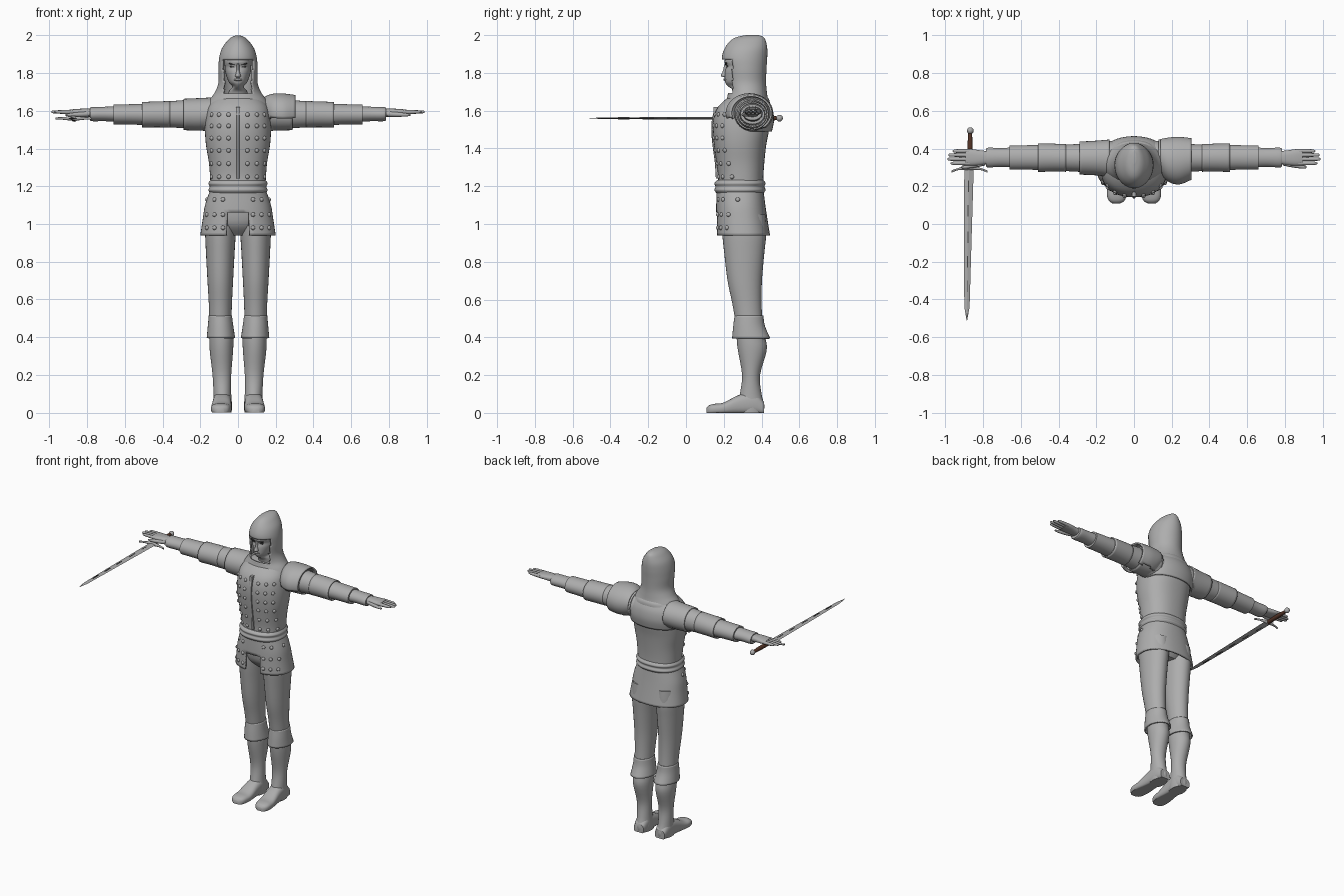
import bpy, bmesh, math
from mathutils import Vector, Matrix
from mathutils.bvhtree import BVHTree


def material(name, rgb):
    m = bpy.data.materials.new(name)
    m.diffuse_color = (*rgb, 1)
    return m


GREY = material("plain grey", (0.42, 0.42, 0.42))
BROWN = material("grip brown", (0.09, 0.035, 0.02))
DARK = material("dark grey", (0.06, 0.06, 0.06))


def finish(name, bm, mat=GREY, mirror=False, thick=0, angle=40):
    bmesh.ops.recalc_face_normals(bm, faces=bm.faces)
    me = bpy.data.meshes.new(name)
    bm.to_mesh(me)
    bm.free()
    me.materials.append(mat)
    me.shade_smooth()
    me.set_sharp_from_angle(angle=math.radians(angle))
    ob = bpy.data.objects.new(name, me)
    bpy.context.collection.objects.link(ob)
    if thick:
        s = ob.modifiers.new("thickness", 'SOLIDIFY')
        s.thickness, s.offset = thick, -1
    if mirror:
        ob.modifiers.new("mirror", 'MIRROR').use_clip = False
    return ob


def spline(a, b, c, d, t):
    return [0.5 * (2*q + (r - p)*t + (2*p - 5*q + 4*r - s)*t*t + (3*q - p - 3*r + s)*t**3)
            for p, q, r, s in zip(a, b, c, d)]


# Rings are (position on axis, low and high of the 1st cross axis, low and high of the 2nd)
def loft(name, axis, rings, segs=32, steps=4, power=2.0, cap=True, cut=None, **kw):
    n = len(rings)
    path = [spline(rings[max(i-1, 0)], rings[i], rings[i+1], rings[min(i+2, n-1)], k/steps)
            for i in range(n-1) for k in range(steps)] + [rings[-1]]
    bm, loops = bmesh.new(), []
    for t, a0, a1, b0, b1 in path:
        loop = []
        for k in range(segs):
            w = 2*math.pi*k/segs
            c, s = math.cos(w), math.sin(w)
            u = (a0+a1)/2 + (a1-a0)/2*math.copysign(abs(c)**(2/power), c)
            v = (b0+b1)/2 + (b1-b0)/2*math.copysign(abs(s)**(2/power), s)
            p = {'x': (t, u, v), 'y': (u, t, v), 'z': (u, v, t)}[axis]
            loop.append(bm.verts.new((p[0], p[1], max(p[2], 0))))
        loops.append(loop)
    for lo, hi in zip(loops, loops[1:]):
        for k in range(segs):
            j = (k+1) % segs
            bm.faces.new((lo[k], lo[j], hi[j], hi[k]))
    if cap:
        bm.faces.new(loops[0])
        bm.faces.new(loops[-1])
    if cut:
        gone = [f for f in bm.faces if cut(f.calc_center_median())]
        bmesh.ops.delete(bm, geom=gone, context='FACES')
    return finish(name, bm, **kw)


def sym(z, r, y0, y1):
    return (z, -r, r, y0, y1)


def box(name, loc, size, tilt=0, mat=GREY, mirror=False):
    bm = bmesh.new()
    m = Matrix.Translation(loc) @ Matrix.Rotation(tilt, 4, 'Y') @ Matrix.Diagonal((*size, 1))
    bmesh.ops.create_cube(bm, size=1, matrix=m)
    return finish(name, bm, mat, mirror)


# Torso, shoulder mantle, belt and split skirt
torso = loft("torso", 'z', [
    sym(1.17, .145, .165, .41), sym(1.25, .148, .17, .41), sym(1.33, .155, .16, .415),
    sym(1.42, .17, .148, .425), sym(1.50, .175, .142, .44), sym(1.57, .17, .148, .445),
    sym(1.62, .16, .17, .445), sym(1.66, .13, .21, .44), sym(1.68, .09, .24, .42)],
    segs=48, power=2.3)
loft("shoulder_mantle", 'z', [
    sym(1.49, .172, .25, .455), sym(1.55, .182, .25, .466), sym(1.61, .175, .24, .458),
    sym(1.655, .15, .23, .436), sym(1.68, .12, .23, .43)], segs=48, cap=False, thick=.01)
loft("belt", 'z', [
    sym(1.165, .148, .16, .412), sym(1.18, .157, .15, .422), sym(1.198, .15, .156, .415),
    sym(1.215, .157, .15, .422), sym(1.232, .147, .165, .41)], segs=48, power=2.3)
skirt = loft("skirt", 'z', [
    sym(1.18, .148, .162, .41), sym(1.10, .175, .16, .42), sym(1.02, .188, .16, .432),
    sym(.94, .2, .16, .445)], segs=48, power=2.3, cap=False, thick=.012,
    cut=lambda c: c.y < .25 and abs(c.x) < .055 and c.z < 1.06)
box("front_placket", (0, .155, 1.57), (.02, .02, .1))
loft("placket_strip", 'z', [
    sym(1.24, .009, .158, .2), sym(1.33, .009, .152, .2), sym(1.42, .009, .14, .2),
    sym(1.50, .009, .134, .2), sym(1.57, .009, .14, .2), sym(1.62, .009, .16, .2)],
    segs=12, power=4)

# Studs pressed onto the front of torso and skirt
bm = bmesh.new()
for ob, zs, xs in ((torso, (1.58, 1.52, 1.455, 1.39, 1.32, 1.25), (.05, .1, .14)),
                   (skirt, (1.13, 1.05, .98), (.08, .125, .165))):
    tree = BVHTree.FromPolygons([v.co for v in ob.data.vertices],
                                [p.vertices[:] for p in ob.data.polygons])
    for z in zs:
        for x in xs:
            for side in (-1, 1):
                hit, normal, *_ = tree.ray_cast(Vector((x*side, -1, z)), Vector((0, 1, 0)))
                if hit:
                    turn = normal.to_track_quat('Z', 'Y').to_matrix().to_4x4()
                    m = Matrix.Translation(hit) @ turn @ Matrix.Diagonal((.012, .012, .009, 1))
                    bmesh.ops.create_icosphere(bm, subdivisions=2, radius=1, matrix=m)
finish("studs", bm)

# Hood with face opening
loft("hood", 'z', [
    sym(1.61, .18, .2, .452), sym(1.66, .15, .215, .435), sym(1.70, .122, .222, .428),
    sym(1.75, .104, .212, .424), sym(1.82, .104, .2, .426), sym(1.88, .1, .19, .43),
    sym(1.93, .086, .205, .43), sym(1.97, .058, .235, .422), sym(1.99, .036, .27, .41),
    sym(2.0, .012, .32, .385)], segs=64, steps=6, thick=.01,
    cut=lambda c: c.y < .246 and 1.69 < c.z < 1.868)

# Face
loft("face", 'z', [
    sym(1.64, .055, .27, .4), sym(1.70, .05, .26, .4), sym(1.728, .03, .224, .39),
    sym(1.75, .048, .207, .4), sym(1.78, .06, .205, .405), sym(1.81, .068, .207, .41),
    sym(1.835, .07, .213, .41), sym(1.86, .072, .204, .41), sym(1.9, .07, .215, .41)], power=2.2)
loft("nose", 'z', [
    sym(1.778, .012, .196, .23), sym(1.786, .015, .184, .23), sym(1.81, .009, .195, .23),
    sym(1.85, .007, .204, .23)], segs=16)
loft("lips", 'x', [(-.022, .206, .22, 1.762, 1.768), (0, .198, .22, 1.757, 1.773),
                   (.022, .206, .22, 1.762, 1.768)], segs=12)
box("eyes", (.03, .219, 1.834), (.024, .008, .007), -.1, DARK, True)
box("eyebrows", (.032, .212, 1.848), (.034, .009, .006), -.2, DARK, True)

# Hips and legs
loft("hips", 'z', [sym(.94, .09, .25, .38), sym(1.0, .16, .195, .42), sym(1.1, .16, .18, .405),
                   sym(1.18, .14, .18, .4)])
loft("trouser_legs", 'z', [
    (1.05, .01, .17, .19, .42), (.95, .012, .174, .192, .425), (.85, .018, .17, .202, .415),
    (.70, .026, .162, .22, .402), (.58, .032, .155, .245, .4), (.48, .035, .152, .262, .405)],
    mirror=True)
loft("boot_cuffs", 'z', [
    (.515, .032, .155, .257, .41), (.46, .025, .16, .25, .418), (.395, .015, .166, .244, .446)],
    cap=False, mirror=True, thick=.01)
loft("boot_shafts", 'z', [
    (.5, .035, .15, .265, .405), (.40, .025, .152, .268, .42), (.33, .026, .15, .275, .427),
    (.20, .036, .135, .297, .392), (.10, .036, .13, .285, .4), (.04, .032, .13, .27, .415),
    (0, .034, .128, .27, .41)], mirror=True)
loft("boot_feet", 'y', [
    (.108, .075, .112, -.01, .025), (.122, .052, .132, -.01, .04), (.15, .04, .143, -.01, .048),
    (.2, .034, .143, -.01, .055), (.28, .035, .135, -.01, .095), (.36, .035, .13, -.01, .11),
    (.412, .045, .12, -.01, .06)], power=2.6, mirror=True)

# Layered sleeves
loft("upper_sleeves", 'x', [
    (.1, .25, .44, 1.48, 1.67), (.16, .255, .438, 1.49, 1.667), (.25, .273, .427, 1.505, 1.66),
    (.35, .28, .422, 1.512, 1.652), (.46, .285, .42, 1.52, 1.645)], mirror=True)
loft("shoulder_caps", 'x', [
    (.13, .25, .448, 1.5, 1.672), (.2, .258, .442, 1.495, 1.668), (.29, .262, .437, 1.498, 1.664)],
    cap=False, thick=.008, mirror=True)
loft("elbow_guards", 'x', [
    (.36, .277, .424, 1.512, 1.652), (.43, .278, .426, 1.513, 1.65), (.51, .276, .428, 1.512, 1.647)],
    cap=False, thick=.008, mirror=True)
loft("forearm_sleeves", 'x', [
    (.45, .285, .42, 1.522, 1.64), (.55, .288, .418, 1.527, 1.636), (.66, .288, .416, 1.528, 1.633)],
    mirror=True)
loft("bracers", 'x', [
    (.62, .298, .408, 1.54, 1.625), (.7, .303, .403, 1.545, 1.622), (.77, .3, .405, 1.545, 1.62),
    (.785, .305, .4, 1.55, 1.617)], mirror=True)

# Left shoulder plate
loft("shoulder_plate", 'x', [
    (.14, .27, .45, 1.52, 1.675), (.18, .225, .458, 1.49, 1.69), (.24, .21, .462, 1.48, 1.692),
    (.305, .235, .455, 1.49, 1.684)], segs=48, cap=False, thick=.01,
    cut=lambda c: c.z < 1.56 - (.05 if c.y > .4 else 0))

# Hands
loft("palms", 'x', [
    (.76, .32, .385, 1.565, 1.61), (.81, .313, .39, 1.57, 1.612), (.86, .31, .397, 1.575, 1.61),
    (.895, .315, .395, 1.58, 1.606)], power=2.4, mirror=True)
for i, (y, tip) in enumerate(((.322, .972), (.344, .99), (.366, .985), (.387, .962))):
    loft(f"finger_{i+1}", 'x', [
        (.87, y-.011, y+.011, 1.581, 1.605), (.93, y-.01, y+.01, 1.584, 1.604),
        (tip-.01, y-.008, y+.008, 1.587, 1.602), (tip, y-.003, y+.003, 1.592, 1.598)],
        segs=12, mirror=True)
loft("thumbs", 'x', [
    (.79, .31, .345, 1.568, 1.6), (.84, .3, .326, 1.568, 1.594), (.89, .294, .313, 1.57, 1.588),
    (.915, .296, .306, 1.574, 1.582)], segs=12, mirror=True)

# Sword
loft("sword_blade", 'y', [
    (.3, -.9, -.85, 1.553, 1.567), (-.1, -.902, -.862, 1.554, 1.566),
    (-.44, -.9, -.872, 1.556, 1.564), (-.512, -.888, -.885, 1.559, 1.561)],
    segs=4, steps=1, angle=10)
for i, y in enumerate((.2, .07, -.07, -.2, -.33)):
    box(f"blade_groove_{i+1}", (-.877 - .012*(.28 - y), y, 1.56), (.005, .06, .0145), 0, DARK)
loft("sword_guard", 'x', [
    (-.968, .272, .284, 1.554, 1.566), (-.93, .286, .298, 1.553, 1.567),
    (-.873, .286, .31, 1.548, 1.572), (-.815, .286, .298, 1.553, 1.567),
    (-.778, .272, .284, 1.554, 1.566)], segs=12)
loft("sword_grip", 'y', [
    (.3, -.886, -.86, 1.548, 1.572), (.4, -.884, -.856, 1.546, 1.574),
    (.485, -.879, -.859, 1.55, 1.57)], segs=16, mat=BROWN)
bm = bmesh.new()
bmesh.ops.create_uvsphere(bm, u_segments=16, v_segments=10, radius=.018,
                          matrix=Matrix.Translation((-.868, .495, 1.56)))
finish("sword_pommel", bm)
